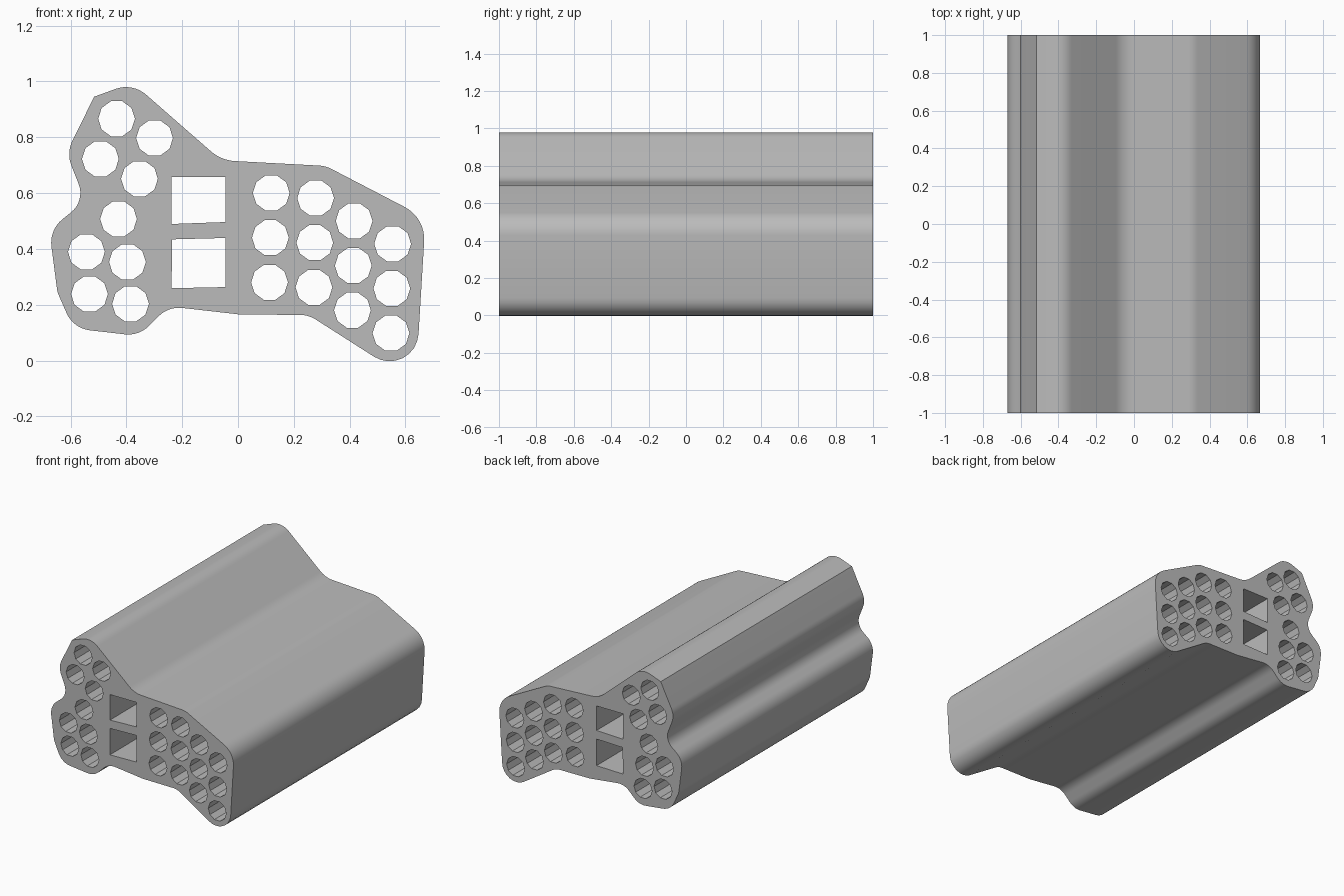
import bpy, bmesh, math
from mathutils import Vector

cube = bpy.data.objects.get("Cube")
if cube:
    bpy.data.objects.remove(cube, do_unlink=True)

HALF_LENGTH = 1.0
HOLE_RADIUS = 0.066


def rounded(corners, steps=8):
    """Round each (x, z, setback) corner with a circular arc."""
    points = []
    for i, (x, z, setback) in enumerate(corners):
        corner = Vector((x, z))
        if setback == 0:
            points.append(corner)
            continue
        before = (Vector(corners[i - 1][:2]) - corner).normalized()
        after = (Vector(corners[(i + 1) % len(corners)][:2]) - corner).normalized()
        half = before.angle(after) / 2
        centre = corner + (before + after).normalized() * setback / math.cos(half)
        start = corner + before * setback - centre
        end = corner + after * setback - centre
        sweep = start.angle(end)
        for k in range(steps + 1):
            t = k / steps
            arm = start * math.sin((1 - t) * sweep) + end * math.sin(t * sweep)
            points.append(centre + arm / math.sin(sweep))
    return points


def decagon(x, z):
    return [(x + HOLE_RADIUS * math.cos(math.tau * k / 10),
             z + HOLE_RADIUS * math.sin(math.tau * k / 10)) for k in range(10)]


# Outer profile: corner x, z and rounding setback
outline = rounded([
    (-.515, .945, 0), (-.378, .995, .065), (-.06, .717, .05),
    (.314, .697, .025), (.672, .511, .085), (.636, -.081, .176),
    (.253, .163, .03), (.005, .165, 0), (-.249, .194, .05),
    (-.355, .088, .05), (-.59, .115, .06), (-.647, .245, .01),
    (-.676, .468, .06), (-.547, .572, .065), (-.615, .744, .05)])

# Round channels: loose group on one side, sheared grid on the other
centres = [(-.435, .866), (-.299, .797), (-.493, .722), (-.353, .651),
           (-.428, .507), (-.543, .389), (-.396, .353), (-.532, .238),
           (-.385, .203)]
for x, z in [(.119, .6), (.278, .582), (.416, .5), (.554, .418)]:
    centres += [(x - .003 * row, z - .16 * row) for row in range(3)]

# Two four-sided channels in the middle
slots = [[(-.238, .658), (-.045, .658), (-.045, .496), (-.238, .489)],
         [(-.236, .434), (-.045, .439), (-.045, .263), (-.238, .259)]]

# Fill the perforated front face and extrude it to the back
bm = bmesh.new()
for loop in [outline] + slots + [decagon(*c) for c in centres]:
    verts = [bm.verts.new((x, -HALF_LENGTH, z)) for x, z in loop]
    for i, v in enumerate(verts):
        bm.edges.new((verts[i - 1], v))
bmesh.ops.triangle_fill(bm, edges=bm.edges[:], use_beauty=True, normal=(0, -1, 0))
extruded = bmesh.ops.extrude_face_region(bm, geom=bm.faces[:], use_keep_orig=True)
moved = [g for g in extruded["geom"] if isinstance(g, bmesh.types.BMVert)]
bmesh.ops.translate(bm, verts=moved, vec=(0, 2 * HALF_LENGTH, 0))
bmesh.ops.recalc_face_normals(bm, faces=bm.faces[:])

mesh = bpy.data.meshes.new("perforated_block")
bm.to_mesh(mesh)
bm.free()
block = bpy.data.objects.new("perforated_block", mesh)
bpy.context.collection.objects.link(block)

# Plain grey
grey = bpy.data.materials.new("light_grey")
grey.use_nodes = True
colour = (.5, .5, .5, 1)
grey.diffuse_color = colour
grey.node_tree.nodes["Principled BSDF"].inputs["Base Color"].default_value = colour
mesh.materials.append(grey)

# Smooth outer curves, crisp ends and channel facets
bpy.ops.object.select_all(action="DESELECT")
block.select_set(True)
bpy.context.view_layer.objects.active = block
bpy.ops.object.shade_smooth_by_angle(angle=math.radians(30))
